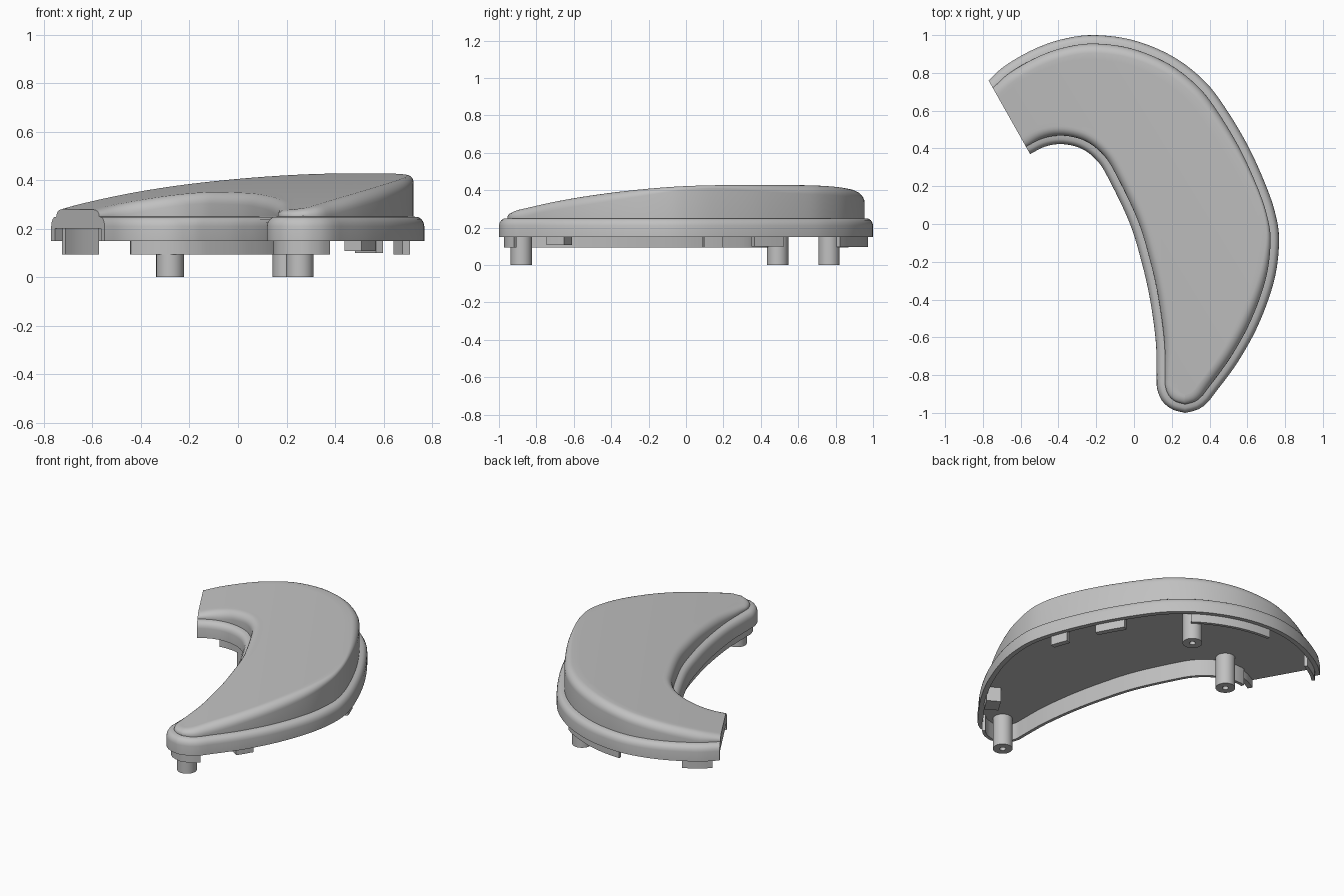
import bpy, bmesh, math
from mathutils import Vector

cube = bpy.data.objects.get("Cube")
if cube:
    bpy.data.objects.remove(cube)

grey = bpy.data.materials.new("plain_grey")
grey.use_nodes = True
grey.diffuse_color = (0.53, 0.53, 0.53, 1)
grey.node_tree.nodes["Principled BSDF"].inputs["Base Color"].default_value = (0.53, 0.53, 0.53, 1)

HALF = 90      # samples per side of the crescent
ACROSS = 14    # divisions from outer to inner side

# Crescent outline: outer side from the cut end to the tip, then back along the inner side
OUTER = [(-.77, .76), (-.68, .84), (-.52, .93), (-.36, .983), (-.2, 1), (0, .972), (.2, .89),
         (.36, .77), (.47, .635), (.6, .42), (.7, .2), (.752, .04), (.768, -.1), (.742, -.3),
         (.66, -.53), (.55, -.73), (.43, -.893), (.385, -.95), (.335, -.984), (.27, -1)]
INNER = [(.27, -1), (.2, -.98), (.148, -.935), (.122, -.87), (.12, -.8), (.115, -.62),
         (.085, -.4), (.04, -.2), (-.025, .01), (-.14, .25), (-.2, .34), (-.28, .4),
         (-.38, .423), (-.47, .41), (-.55, .37)]


def spline(points, count):
    """Catmull-Rom curve resampled to equal steps."""
    p = [Vector(q) for q in points]
    p = [2 * p[0] - p[1]] + p + [2 * p[-1] - p[-2]]
    dense = []
    for a, b, c, d in zip(p, p[1:], p[2:], p[3:]):
        for k in range(20):
            t = k / 20
            dense.append(0.5 * (2 * b + (c - a) * t + (2 * a - 5 * b + 4 * c - d) * t ** 2
                                + (3 * b - a - 3 * c + d) * t ** 3))
    dense.append(p[-2])
    lengths = [0]
    for a, b in zip(dense, dense[1:]):
        lengths.append(lengths[-1] + (b - a).length)
    out, j = [], 0
    for i in range(count + 1):
        s = lengths[-1] * i / count
        while j < len(dense) - 2 and lengths[j + 1] < s:
            j += 1
        out.append(dense[j].lerp(dense[j + 1], (s - lengths[j]) / (lengths[j + 1] - lengths[j])))
    return out


path = spline(OUTER, HALF) + spline(INNER, HALF)[1:]
LAST = len(path) - 1
inward = []
for i in range(LAST + 1):
    t = path[min(i + 1, LAST)] - path[max(i - 1, 0)]
    inward.append(Vector((t.y, -t.x)).normalized())
# Both ends slide along the straight cut
inward[0] = (path[LAST] - path[0]).normalized()
inward[LAST] = -inward[0]


def inset(i, d):
    return path[i] + inward[i] * d


def top_height(p):
    s = p.x + 0.61 * p.y
    return 0.334 + 0.158 * s - 0.045 * s * s


def finish(bm, name):
    bmesh.ops.recalc_face_normals(bm, faces=bm.faces)
    mesh = bpy.data.meshes.new(name)
    bm.to_mesh(mesh)
    bm.free()
    mesh.materials.append(grey)
    obj = bpy.data.objects.new(name, mesh)
    bpy.context.collection.objects.link(obj)
    bpy.ops.object.select_all(action='DESELECT')
    obj.select_set(True)
    bpy.context.view_layer.objects.active = obj
    bpy.ops.object.shade_smooth_by_angle(angle=math.radians(32))
    return obj


def sheet(bm, ring, height):
    """Fill a ring with rungs from side to side; returns the rung at the cut end."""
    tip = ring[HALF]
    rows = []
    for k in range(HALF):
        a, b = ring[k], ring[LAST - k]
        row = [a]
        for m in range(1, ACROSS):
            co = a.co.lerp(b.co, m / ACROSS)
            co.z = height(co)
            row.append(bm.verts.new(co))
        rows.append(row + [b])
    for r, q in zip(rows, rows[1:]):
        for m in range(ACROSS):
            bm.faces.new((r[m], r[m + 1], q[m + 1], q[m]))
    for m in range(ACROSS):
        bm.faces.new((rows[-1][m], rows[-1][m + 1], tip))
    return rows[0]


# Body: hollow rim, rounded flange, raised wall and rounded sloping top
bm = bmesh.new()
rings = []


def add_ring(place):
    rings.append([bm.verts.new(place(i)) for i in range(LAST + 1)])


FLANGE = [(.03, .2), (.03, .15), (0, .15), (0, .21), (.003, .225), (.012, .24), (.025, .248), (.045, .25)]
for d, z in FLANGE:
    add_ring(lambda i: (*inset(i, d), z))


def fillet(i, angle):
    edge = inset(i, .045)
    r = .05
    if i < HALF:
        r -= .033 * math.exp(-((edge.y - .1) / .35) ** 2)
    top = top_height(inset(i, .045 + r))
    drop = min(r, (top - .25) * .85)
    return (*inset(i, .045 + r * (1 - math.cos(angle))), top - drop * (1 - math.sin(angle)))


for step in range(7):
    add_ring(lambda i: fillet(i, math.pi / 2 * step / 6))
for a, b in zip(rings, rings[1:]):
    for i in range(LAST):
        bm.faces.new((a[i], a[i + 1], b[i + 1], b[i]))
top_row = sheet(bm, rings[-1], top_height)
ceiling_row = sheet(bm, rings[0], lambda co: .2)
# Flat face of the cut end
bm.faces.new([r[0] for r in rings] + top_row[1:-1]
             + [r[LAST] for r in reversed(rings)] + ceiling_row[-2:0:-1])
finish(bm, "crescent_body")


def nearest(p):
    return min(range(LAST + 1), key=lambda i: (path[i] - Vector(p)).length)


def lip(name, start, end, bottom, near=.026, far=.046):
    """Strip following the rim underneath the body."""
    bm = bmesh.new()
    sections = []
    for i in range(nearest(start), nearest(end) + 1):
        sections.append([bm.verts.new((*inset(i, d), z)) for d, z in
                         ((near, bottom), (far, bottom), (far, .205), (near, .205))])
    for a, b in zip(sections, sections[1:]):
        for m in range(4):
            n = (m + 1) % 4
            bm.faces.new((a[m], a[n], b[n], b[m]))
    bm.faces.new(sections[0])
    bm.faces.new(sections[-1])
    finish(bm, name)


# Locating lips and tabs
lip("inner_lip", (.39, -.945), (-.43, .42), .093)
lip("cut_end_lip", (-.75, .78), (-.58, .9), .093)
lip("back_lip", (-.22, 1), (.26, .85), .097)
lip("back_tab", (.54, .53), (.62, .38), .1, far=.06)
lip("side_tab", (.69, .22), (.73, .11), .093, far=.06)
lip("front_tab", (.59, -.66), (.54, -.745), .108, far=.11)


# Round pegs with a screw hole
def peg(name, x, y, sides=32):
    bm = bmesh.new()
    loops = []
    for r, z in ((.018, .1), (.018, 0), (.057, 0), (.057, .205)):
        loops.append([bm.verts.new((x + r * math.cos(math.tau * k / sides),
                                    y + r * math.sin(math.tau * k / sides), z))
                      for k in range(sides)])
    for a, b in zip(loops, loops[1:]):
        for k in range(sides):
            n = (k + 1) % sides
            bm.faces.new((a[k], a[n], b[n], b[k]))
    bm.faces.new(loops[0])
    bm.faces.new(loops[-1])
    finish(bm, name)


peg("tip_peg", .255, -.88)
peg("inner_peg", -.28, .49)
peg("back_peg", .2, .765)
